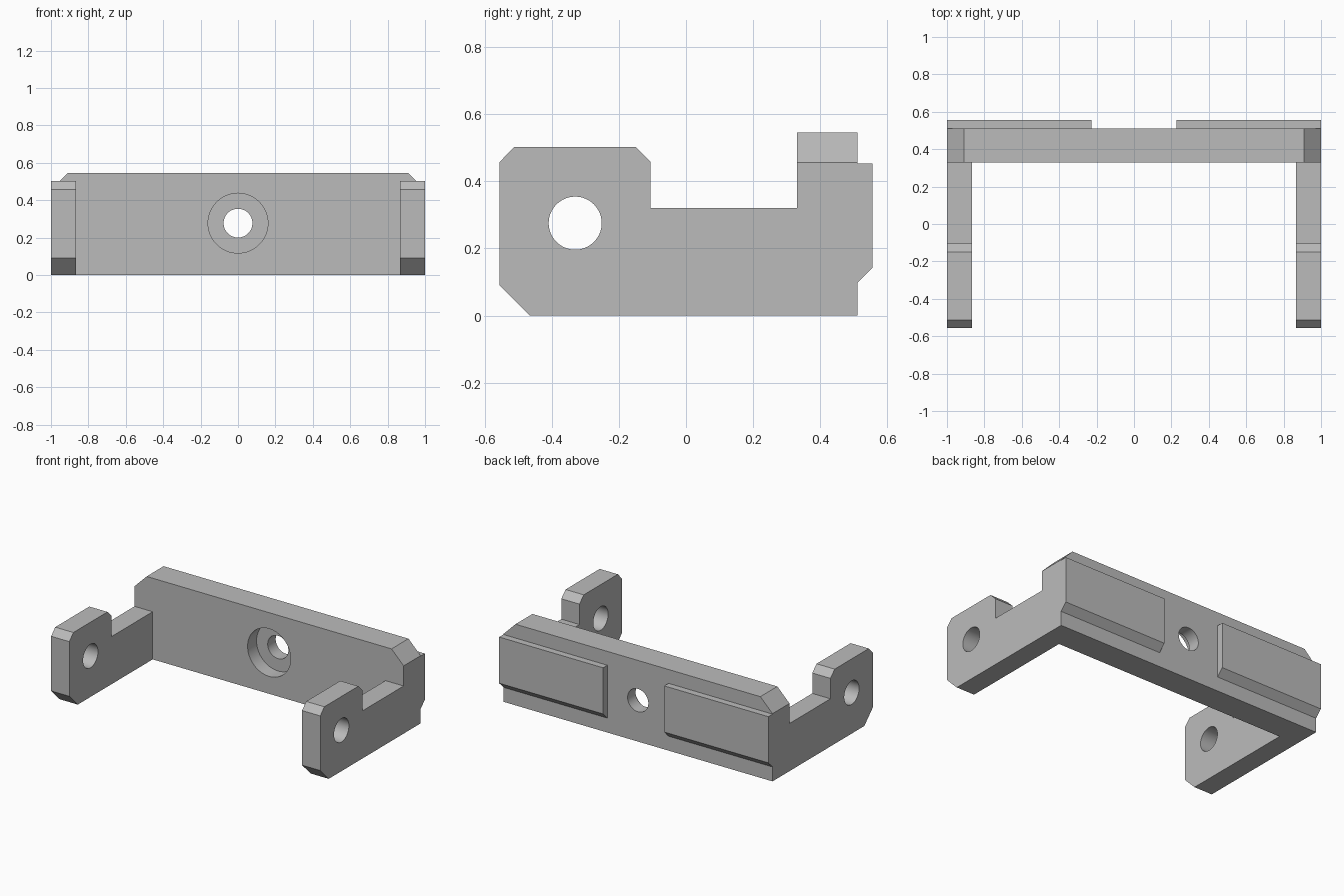
import bpy
import bmesh
from math import radians
from mathutils import Matrix, Vector

if "Cube" in bpy.data.objects:
    bpy.data.objects.remove(bpy.data.objects["Cube"], do_unlink=True)

grey = bpy.data.materials.new("plain grey")
grey.use_nodes = True
colour = (0.5, 0.5, 0.5, 1)
grey.diffuse_color = colour
grey.node_tree.nodes["Principled BSDF"].inputs["Base Color"].default_value = colour


def finish(name, bm):
    bmesh.ops.recalc_face_normals(bm, faces=bm.faces)
    mesh = bpy.data.meshes.new(name)
    bm.to_mesh(mesh)
    bm.free()
    mesh.materials.append(grey)
    ob = bpy.data.objects.new(name, mesh)
    bpy.context.collection.objects.link(ob)
    return ob


def prism(name, points, axis, start, end):
    """Extrude a profile along x (points are y, z) or along y (points are x, z)."""
    bm = bmesh.new()
    place = (lambda a, b: (start, a, b)) if axis == "x" else (lambda a, b: (a, start, b))
    face = bm.faces.new([bm.verts.new(place(a, b)) for a, b in points])
    out = bmesh.ops.extrude_face_region(bm, geom=[face])["geom"]
    step = end - start
    move = Vector((step, 0, 0) if axis == "x" else (0, step, 0))
    bmesh.ops.translate(bm, vec=move, verts=[v for v in out if isinstance(v, bmesh.types.BMVert)])
    return finish(name, bm)


def cylinder(name, axis, centre, radius, length):
    bm = bmesh.new()
    turn = Matrix.Rotation(radians(90), 4, "Y" if axis == "x" else "X")
    bmesh.ops.create_cone(bm, cap_ends=True, segments=64, radius1=radius, radius2=radius,
                          depth=length, matrix=Matrix.Translation(centre) @ turn)
    return finish(name, bm)


def combine(target, tool, operation):
    mod = target.modifiers.new("combine", "BOOLEAN")
    mod.operation = operation
    mod.solver = "EXACT"
    mod.object = tool
    bpy.context.view_layer.objects.active = target
    bpy.ops.object.modifier_apply(modifier=mod.name)
    bpy.data.objects.remove(tool, do_unlink=True)


# Back plate with chamfered upper corners
bracket = prism("bracket", [(-1, 0), (1, 0), (1, 0.455), (0.91, 0.545),
                            (-0.91, 0.545), (-1, 0.455)], "y", 0.33, 0.51)

# Side arms with raised, chamfered lugs, and the rear pads
arm = [(-0.555, 0.09), (-0.465, 0), (0.4, 0), (0.4, 0.32), (-0.105, 0.32),
       (-0.105, 0.457), (-0.15, 0.502), (-0.512, 0.502), (-0.555, 0.457)]
pad = [(0.45, 0.097), (0.51, 0.097), (0.555, 0.142), (0.555, 0.452), (0.45, 0.452)]
for side in (-1, 1):
    combine(bracket, prism("arm", arm, "x", side * 0.865, side), "UNION")
    combine(bracket, prism("rear_pad", pad, "x", side * 0.227, side), "UNION")

# Pivot holes, centre hole and its counterbore
for side in (-1, 1):
    combine(bracket, cylinder("pivot_hole", "x", (side * 0.93, -0.33, 0.275), 0.079, 0.4),
            "DIFFERENCE")
combine(bracket, cylinder("centre_hole", "y", (0, 0.42, 0.277), 0.077, 0.6), "DIFFERENCE")
combine(bracket, cylinder("counterbore", "y", (0, 0.325, 0.277), 0.16, 0.2), "DIFFERENCE")

# Smooth hole walls, sharp edges elsewhere
bpy.ops.object.select_all(action="DESELECT")
bracket.select_set(True)
bpy.context.view_layer.objects.active = bracket
bpy.ops.object.shade_smooth_by_angle(angle=radians(30))
